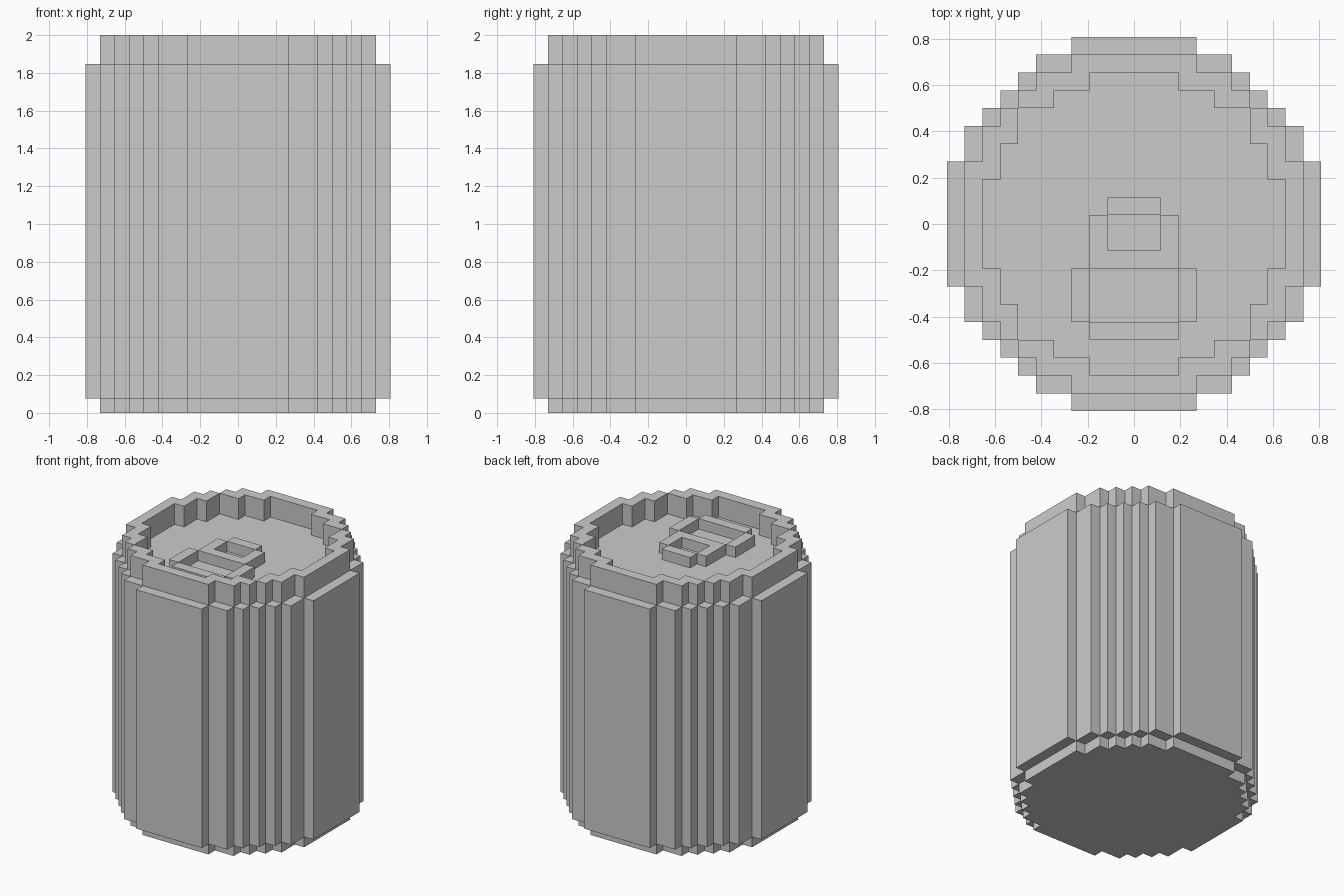
import bpy
import bmesh
from mathutils import Vector

cube = bpy.data.objects.get("Cube")
if cube:
    bpy.data.objects.remove(cube, do_unlink=True)

UNIT = 2 / 26          # size of one block
SPAN = range(-10, 11)  # block centres across the can

metal = bpy.data.materials.new("plain_grey")
metal.use_nodes = True
grey = (0.6, 0.6, 0.6, 1)
metal.diffuse_color = grey
metal.node_tree.nodes["Principled BSDF"].inputs["Base Color"].default_value = grey


def stepped_disc(steps):
    """Cells of a blocky disc; each step is (reach in y, half width in x)."""
    def half_width(y):
        return next((w for reach, w in steps if abs(y) < reach), 0)
    return {(x, y) for x in SPAN for y in SPAN if abs(x) < half_width(y)}


def block(half_x, low, high):
    """Cells of a rectangle centred on x."""
    return {(x, y) for x in range(-half_x, half_x + 1) for y in range(low, high + 1)}


def slab(name, cells, bottom, top):
    """Solid of the given cells between two heights."""
    bm = bmesh.new()
    verts = {}

    def vert(x, y, z):
        key = (x, y, z)
        if key not in verts:
            verts[key] = bm.verts.new(Vector(key) * UNIT)
        return verts[key]

    for x, y in cells:
        ring = [(x - .5, y - .5), (x + .5, y - .5), (x + .5, y + .5), (x - .5, y + .5)]
        bm.faces.new([vert(*p, top) for p in ring])
        bm.faces.new([vert(*p, bottom) for p in reversed(ring)])
        neighbours = [(x, y - 1), (x + 1, y), (x, y + 1), (x - 1, y)]
        for i, cell in enumerate(neighbours):
            if cell not in cells:
                a, b = ring[i], ring[(i + 1) % 4]
                bm.faces.new([vert(*a, bottom), vert(*b, bottom),
                              vert(*b, top), vert(*a, top)])
    # merge the flat cells into large faces
    bmesh.ops.dissolve_limit(bm, angle_limit=0.02, verts=bm.verts[:], edges=bm.edges[:])
    mesh = bpy.data.meshes.new(name)
    bm.to_mesh(mesh)
    bm.free()
    mesh.materials.append(metal)
    obj = bpy.data.objects.new(name, mesh)
    bpy.context.collection.objects.link(obj)
    return obj


# Outlines
wide = stepped_disc([(3.5, 10.5), (5.5, 9.5), (6.5, 8.5), (7.5, 7.5),
                     (8.5, 6.5), (9.5, 5.5), (10.5, 3.5)])
narrow = stepped_disc([(3.5, 9.5), (5.5, 8.5), (6.5, 7.5), (7.5, 6.5),
                       (8.5, 5.5), (9.5, 3.5)])
recess = stepped_disc([(2.5, 8.5), (4.5, 7.5), (6.5, 6.5), (7.5, 4.5), (8.5, 2.5)])

# Can body with base and raised rim
slab("can_base", narrow, 0, 1)
slab("can_body", wide, 1, 24)
slab("top_rim", narrow - recess, 24, 26)

# Pull tab: finger ring in front, small ring at the rivet
outer = block(2, -6, 0) | block(3, -5, -3) | block(1, 1, 1)
holes = block(2, -5, -3) | block(1, -1, 0)
slab("pull_tab", outer - holes, 24, 25)
